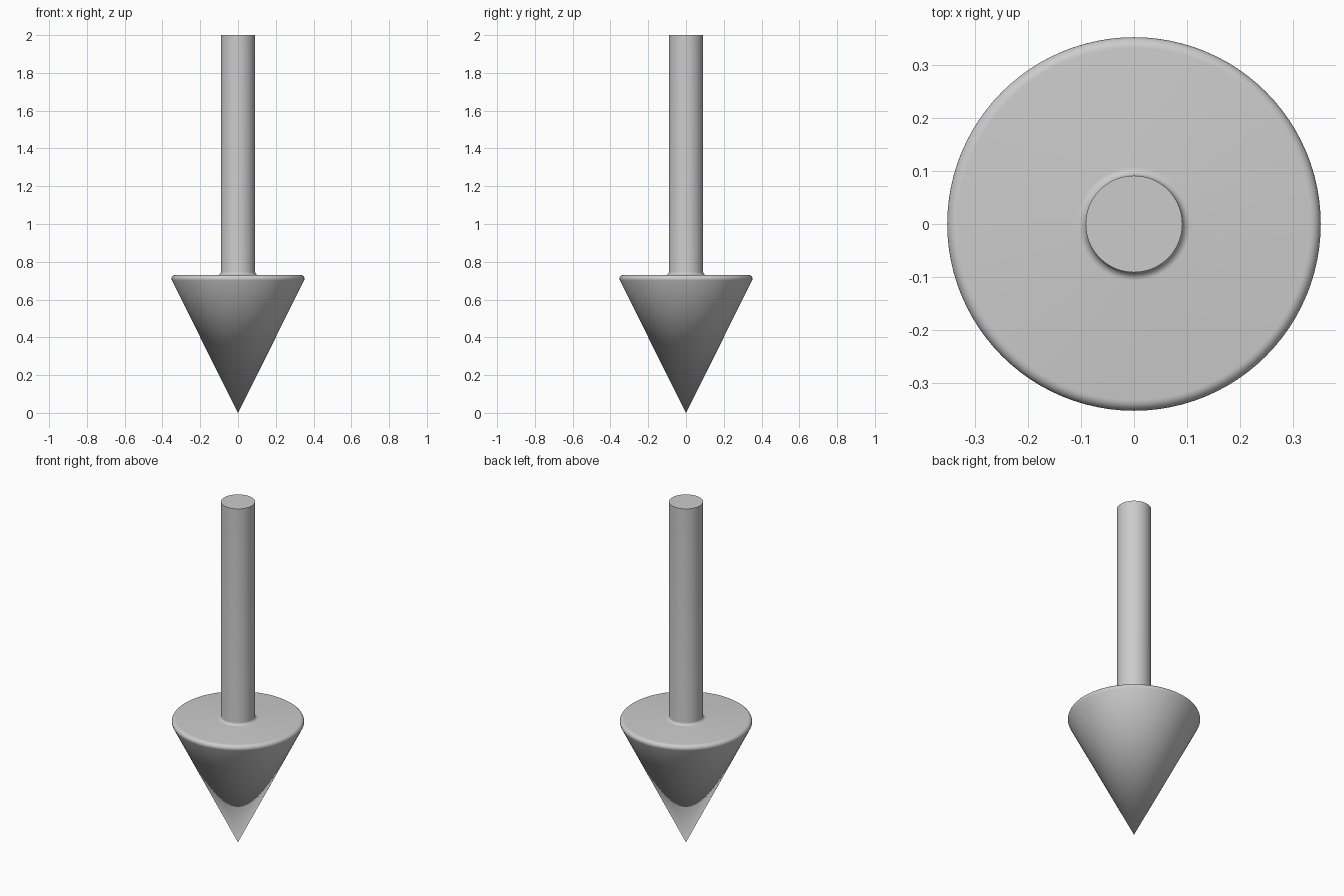
import bpy
import bmesh
from math import cos, sin, pi, radians, atan2
from mathutils import Matrix

cube = bpy.data.objects.get("Cube")
if cube:
    bpy.data.objects.remove(cube, do_unlink=True)

HEIGHT = 2.0
SHAFT_R = 0.091
DECK_Z = 0.73       # flat back of the arrow head
RIM_R = 0.352       # widest point of the head
ROUND = 0.02        # rim rounding
FILLET = 0.016      # blend between shaft and head
SEGMENTS = 96


def arc(cx, cz, radius, start, end, steps=8):
    angles = [start + (end - start) * i / steps for i in range(steps + 1)]
    return [(cx + radius * cos(a), cz + radius * sin(a)) for a in angles]


# Grey material
grey = bpy.data.materials.new("light_grey")
grey.use_nodes = True
colour = (0.6, 0.6, 0.6, 1.0)
grey.diffuse_color = colour
grey.node_tree.nodes["Principled BSDF"].inputs["Base Color"].default_value = colour

# Profile: pointed tip, rounded rim, flat back, fillet, straight shaft, cap
cone_normal = atan2(-1, 2)
profile = [(0, 0)]
profile += arc(RIM_R - ROUND, DECK_Z - ROUND, ROUND, cone_normal, pi / 2)
profile += arc(SHAFT_R + FILLET, DECK_Z + FILLET, FILLET, 1.5 * pi, pi)
profile += [(SHAFT_R, HEIGHT), (0, HEIGHT)]

# Turn the profile around the upright axis
bm = bmesh.new()
verts = [bm.verts.new((r, 0, z)) for r, z in profile]
edges = [bm.edges.new(pair) for pair in zip(verts, verts[1:])]
bmesh.ops.spin(bm, geom=verts + edges, cent=(0, 0, 0), axis=(0, 0, 1),
               angle=2 * pi, steps=SEGMENTS)
bmesh.ops.remove_doubles(bm, verts=bm.verts, dist=0.0001)
bmesh.ops.recalc_face_normals(bm, faces=bm.faces)

mesh = bpy.data.meshes.new("down_arrow")
bm.to_mesh(mesh)
bm.free()
mesh.materials.append(grey)

arrow = bpy.data.objects.new("down_arrow", mesh)
bpy.context.collection.objects.link(arrow)
bpy.ops.object.select_all(action="DESELECT")
arrow.select_set(True)
bpy.context.view_layer.objects.active = arrow
bpy.ops.object.shade_smooth_by_angle(angle=radians(30))
